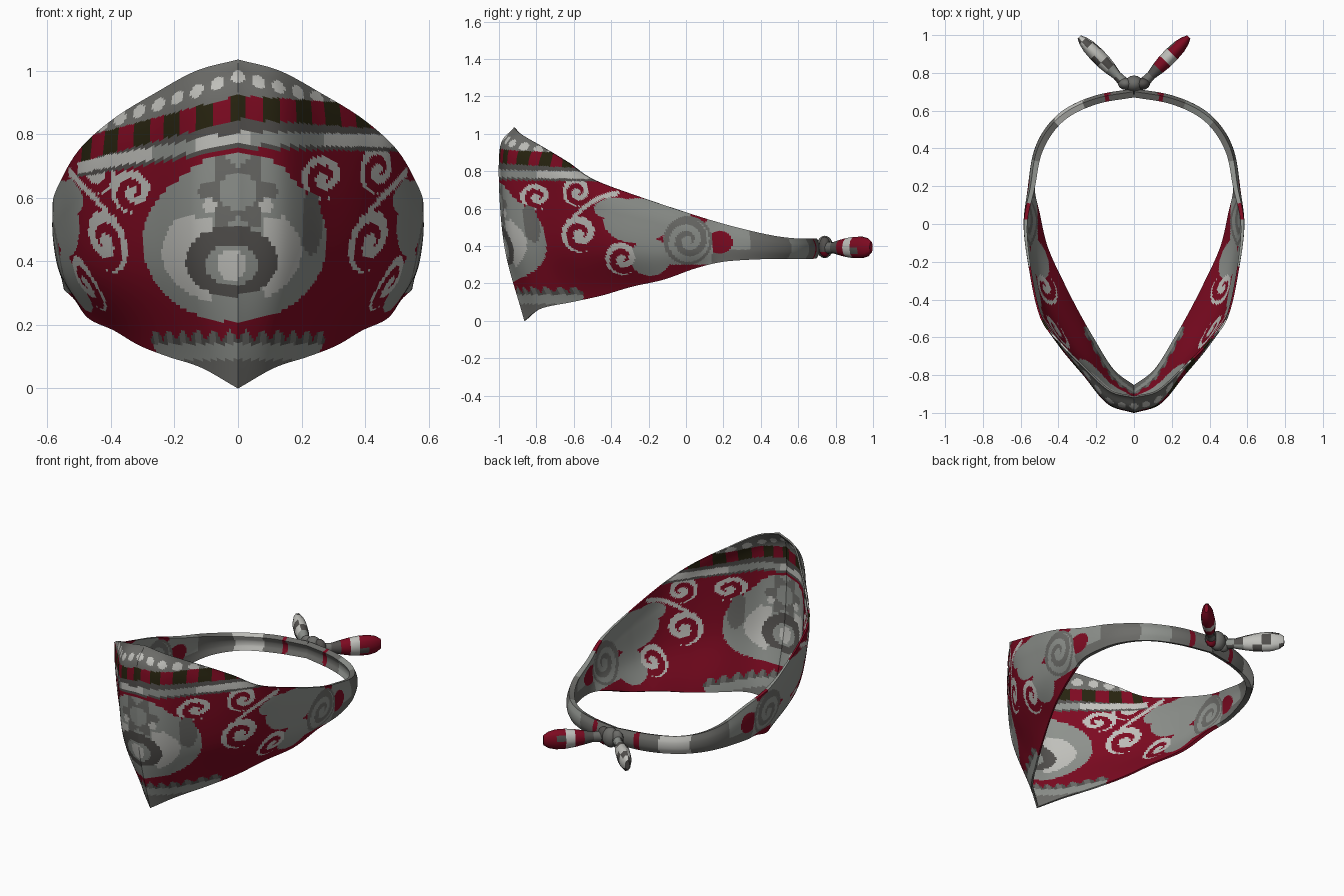
import bpy, bmesh, math
from mathutils import Vector

if "Cube" in bpy.data.objects:
    bpy.data.objects.remove(bpy.data.objects["Cube"])

# ---- colours ----
PALETTE = [("crimson", (.205, .003, .015)), ("grey", (.27, .285, .265)),
           ("pale_grey", (.53, .53, .50)), ("ash", (.15, .15, .14)),
           ("charcoal", (.085, .08, .075)), ("dark_olive", (.02, .017, .005))]
RED, GREY, LIGHT, ASH, DARK, OLIVE = range(6)
MATS = []
for name, c in PALETTE:
    m = bpy.data.materials.new(name)
    m.diffuse_color = (*c, 1)
    m.use_nodes = True
    m.node_tree.nodes["Principled BSDF"].inputs["Base Color"].default_value = m.diffuse_color
    MATS.append(m)


def make_object(name, bm):
    me = bpy.data.meshes.new(name)
    bm.to_mesh(me)
    bm.free()
    for m in MATS:
        me.materials.append(m)
    ob = bpy.data.objects.new(name, me)
    bpy.context.collection.objects.link(ob)
    return ob


def smooth(ob, angle):
    bpy.ops.object.select_all(action='DESELECT')
    ob.select_set(True)
    bpy.context.view_layer.objects.active = ob
    for mod in list(ob.modifiers):
        bpy.ops.object.modifier_apply(modifier=mod.name)
    bpy.ops.object.shade_smooth_by_angle(angle=math.radians(angle))


# ---- cloth shape: cross-sections from the front centre to the back ----
FRONT = [[(0, -.865, 0), (0, -.975, .42), (0, -.998, .90), (0, -.92, 1.035)],
         [(.115, -.775, .065), (.14, -.92, .42), (.14, -.95, .86), (.13, -.885, 1.0)],
         [(.22, -.61, .10), (.26, -.76, .40), (.27, -.80, .78), (.26, -.768, .93)],
         [(.31, -.45, .135), (.38, -.59, .38), (.40, -.64, .70), (.39, -.637, .85)],
         [(.39, -.29, .182), (.48, -.395, .37), (.503, -.46, .60), (.495, -.50, .757)],
         [(.47, -.12, .22), (.538, -.165, .36), (.56, -.20, .53), (.555, -.24, .66)],
         [(.515, .05, .28), (.563, .03, .37), (.583, .01, .48), (.583, 0, .58)]]
REAR = [(.56, .2, .315, .52), (.53, .38, .328, .475), (.465, .51, .33, .45),
        (.36, .61, .33, .44), (.2, .68, .33, .44), (.004, .715, .335, .44)]
sections = [[Vector(p) for p in s] for s in FRONT]
for x, y, lo, hi in REAR:
    sections.append([Vector((x * k, y * k, lo + (hi - lo) * f))
                     for f, k in ((0, .98), (.33, 1), (.67, 1), (1, .98))])


def spline(pts, t):
    """Catmull-Rom through pts, t in 0..len-1"""
    n = len(pts) - 1
    i = min(int(t), n - 1)
    f = t - i
    b, c = pts[i], pts[i + 1]
    a = pts[i - 1] if i > 0 else b * 2 - c
    d = pts[i + 2] if i + 2 <= n else c * 2 - b
    return .5 * (2 * b + (c - a) * f + (2 * a - 5 * b + 4 * c - d) * f * f
                 + (3 * b - a - 3 * c + d) * f ** 3)


# ---- printed pattern rules ----
def ell(p, q, cx, cy, rx, ry):
    return math.hypot((p - cx) / rx, (q - cy) / ry) < 1


def swirl(p, q, cx, cy, r, turns=1.35):
    d = math.hypot(p - cx, q - cy) / r
    a = math.atan2(q - cy, p - cx) / math.tau
    return d < 1 and (d < .2 or (d * turns - a) % 1 > .5)


SWIRLS = [(-.565, .465, .10), (-.58, .69, .08), (-.34, .335, .09)]
LEAVES = [(-.26, .535, .18, .12), (-.19, .34, .11, .10), (-.38, .60, .11, .06),
          (-.11, .57, .13, .08)]


def cloth_colour(p, u):
    x, y, z = p
    ax, s, left = abs(x), u * .18, x < 0
    if y < -.47:
        # dotted top edge, checks and pale stripe
        zc = .885 - (.27 if left else .07) * ax
        if z > zc + .037:
            ds = (s + .0425) % .085 - .0425
            return LIGHT if ell(ds, z, 0, .983 - (.36 if left else .27) * ax, .027, .02) else ASH
        if z > zc - .037:
            return RED if int(s / .068 + .5) % 2 else OLIVE
        zb = .808 - (.18 if left else .02) * ax
        if z > zb:
            return DARK
        if z > zb - .04:
            return LIGHT if (s < .05 or (.05 < s < .17 and left) or s > .36) else GREY
        if z > zb - .053:
            return DARK
    if y < -.55:
        # scalloped lower trim
        w = math.sin(s * math.pi / .075)
        top = .15 + .032 * abs(w)
        if z < .09:
            return ASH
        if z < .14:
            return GREY
        if z < top:
            return DARK if abs(w) < .85 else ASH
    # round medallion with a rosette above
    if u < 2.4 and z < .75:
        if ell(x, z, -.02, .39, .045, .05):
            return LIGHT
        if ell(x, z, -.02, .39, .085, .065):
            return GREY
        if ell(x, z, -.02, .40, .145, .11):
            return DARK
        if ell(ax, z, .09, .575, .025, .022):
            return LIGHT
        d, a = math.hypot(x, z - .62), math.atan2(z - .62, x)
        if .06 < d < .105 + .025 * math.cos(6 * a):
            return ASH
        if ell(x, z, -.02, .43, .22, .165) and ax > .08 and z < .54:
            return LIGHT
        if ell(x, z, -.02, .41, .20, .15):
            return GREY
        if not left and .205 < ax and ell(ax, z, .23, .52, .035, .10):
            return ASH
        if ell(x, z, -.01, .46, .29, .25) or ell(x, z, 0, .64, .17, .10):
            return GREY
    # swirls, stem and leaves on the sides
    if y < .14:
        if swirl(x, z, -.33 if left else .27, .62 if left else .665, .07):
            return LIGHT
        if any(swirl(y, z, *k) for k in SWIRLS):
            return LIGHT if y < -.25 else GREY
        if -.64 < y < -.36 and abs(z - .68 + 2.2 * (y + .36) ** 2) < .014:
            return LIGHT
        if ell(y, z, .01, .43, .13, .13):
            return GREY if swirl(y, z, .01, .43, .115, 1.7) else ASH
        if any(ell(y, z, *k) for k in LEAVES):
            return GREY
        if y < -.12 or z < .3 or ell(y, z, .06, .545, .05, .05):
            return RED
        return GREY
    # narrow back strip
    if ell(y, z, .18, .42, .07, .06):
        return RED
    if y > .48 and .27 < ax < .42:
        return LIGHT if left else GREY
    if y > .6 and .13 < ax < .155:
        return RED
    return GREY if .14 < y < .34 and z > .38 else ASH


# ---- bandana cloth ----
PER, NV = 18, 96
NU = PER * (len(sections) - 1)
half = []
for i in range(NU + 1):
    t = i / PER
    ctrl = [spline([s[k] for s in sections], t) for k in range(4)]
    half.append([spline(ctrl, 3 * j / NV) for j in range(NV + 1)])
bm = bmesh.new()
grid = []
for i in range(-NU, NU + 1):
    sx = -1 if i < 0 else 1
    grid.append([bm.verts.new((sx * p.x, p.y, p.z)) for p in half[abs(i)]])
for i in range(2 * NU):
    for j in range(NV):
        f = bm.faces.new((grid[i][j], grid[i + 1][j], grid[i + 1][j + 1], grid[i][j + 1]))
        f.material_index = cloth_colour(f.calc_center_median(), abs(i + .5 - NU) / PER)
cloth = make_object("bandana_cloth", bm)
# thin in front, thicker where rolled at the back
vg = cloth.vertex_groups.new(name="thickness")
for v in cloth.data.vertices:
    vg.add([v.index], min(1, max(.3, .55 + v.co.y)), 'REPLACE')
sol = cloth.modifiers.new("thickness", 'SOLIDIFY')
sol.thickness, sol.offset, sol.vertex_group = .033, -1, "thickness"
smooth(cloth, 40)


# ---- knot tails ----
def tail(name, side, colour):
    start, end = Vector((side * .04, .735, .39)), Vector((side * .29, .99, .393))
    d = (end - start).normalized()
    n = Vector((-d.y, d.x, 0))
    rings = [(0, .03, .035), (.2, .024, .03), (.35, .034, .042), (.5, .04, .053),
             (.65, .04, .06), (.8, .036, .06), (.92, .026, .05), (1, .012, .03)]
    bm = bmesh.new()
    sides, loops = 10, []
    for t, w, h in rings:
        c = start.lerp(end, t)
        loops.append([bm.verts.new(c + n * w * math.cos(k * math.tau / sides)
                                   + Vector((0, 0, h * math.sin(k * math.tau / sides))))
                      for k in range(sides)])
    for i in range(len(loops) - 1):
        for k in range(sides):
            q = (k + 1) % sides
            f = bm.faces.new((loops[i][k], loops[i][q], loops[i + 1][q], loops[i + 1][k]))
            f.material_index = colour(i, k)
    for lp, i in ((loops[0], 0), (loops[-1], 6)):
        bm.faces.new(lp).material_index = colour(i, 0)
    bmesh.ops.recalc_face_normals(bm, faces=bm.faces)
    smooth(make_object(name, bm), 50)


tail("right_tail", 1, lambda i, k: (ASH, DARK, RED, LIGHT, RED if k % 5 else DARK, RED, RED)[i])
tail("left_tail", -1, lambda i, k: DARK if (i + k // 2) % 3 == 0 else (LIGHT if i > 1 else GREY))

# ---- knot: a wrapped core between two side folds ----
for name, x, r, mat in (("knot_core", 0, (.05, .045, .06), ASH),
                        ("knot_fold_right", .045, (.04, .032, .055), DARK),
                        ("knot_fold_left", -.045, (.04, .032, .055), ASH)):
    bm = bmesh.new()
    bmesh.ops.create_uvsphere(bm, u_segments=14, v_segments=9, radius=1)
    for v in bm.verts:
        v.co = Vector((x + v.co.x * r[0], .742 + v.co.y * r[1], .395 + v.co.z * r[2]))
    for f in bm.faces:
        c = f.calc_center_median()
        f.material_index = RED if x > 0 and c.z < .37 else mat
    smooth(make_object(name, bm), 60)
